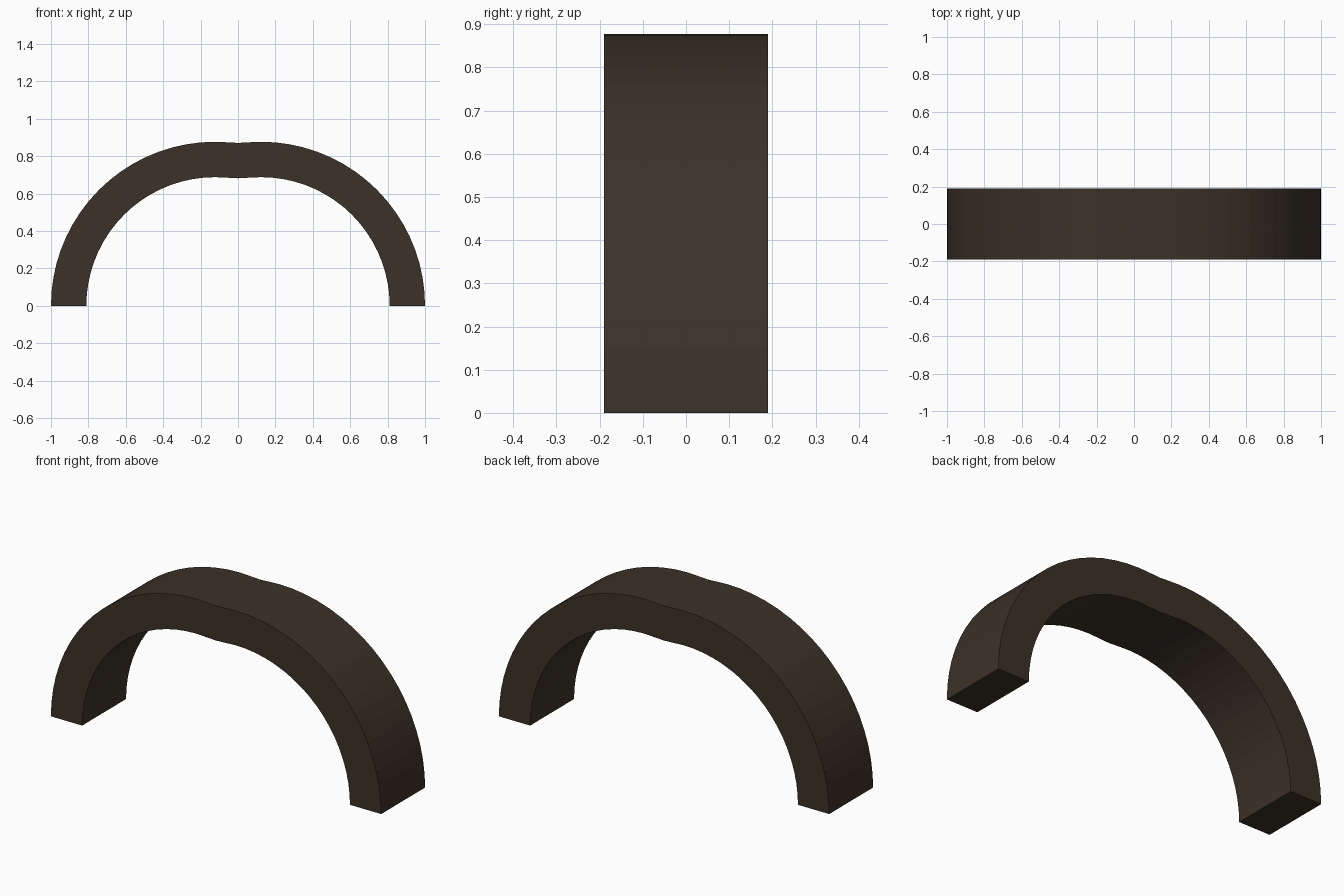
import bpy, bmesh, math

if "Cube" in bpy.data.objects:
    bpy.data.objects.remove(bpy.data.objects["Cube"])

CX, R_OUT, R_IN, HALF_W = 0.123, 0.877, 0.688, 0.19

mat = bpy.data.materials.new("dark brown")
mat.diffuse_color = (0.045, 0.032, 0.021, 1)
mat.use_nodes = True
mat.node_tree.nodes["Principled BSDF"].inputs["Base Color"].default_value = mat.diffuse_color


def half_curve(r, dip):
    """Right half: arc from the foot past its peak, then the dip at x = 0."""
    pts = [(CX + r * math.cos(math.radians(a)), r * math.sin(math.radians(a)))
           for a in range(0, 96, 5)]
    return pts + [(0.0, dip)]


def full_curve(r, dip):
    right = half_curve(r, dip)
    return right + [(-x, z) for x, z in reversed(right[:-1])]


# Arch: square-section band swept along two overlapping arcs
outer, inner = full_curve(R_OUT, 0.871), full_curve(R_IN, 0.682)
bm = bmesh.new()
rings = []
for (xo, zo), (xi, zi) in zip(outer, inner):
    rings.append([bm.verts.new(c) for c in (
        (xo, -HALF_W, zo), (xo, HALF_W, zo), (xi, HALF_W, zi), (xi, -HALF_W, zi))])
for a, b in zip(rings, rings[1:]):
    for i in range(4):
        j = (i + 1) % 4
        bm.faces.new((a[i], a[j], b[j], b[i]))

# Flat feet
bm.faces.new(rings[0])
bm.faces.new(rings[-1])
bmesh.ops.recalc_face_normals(bm, faces=bm.faces[:])

mesh = bpy.data.meshes.new("arch_handle")
bm.to_mesh(mesh)
bm.free()
mesh.materials.append(mat)
bpy.context.collection.objects.link(bpy.data.objects.new("arch_handle", mesh))
